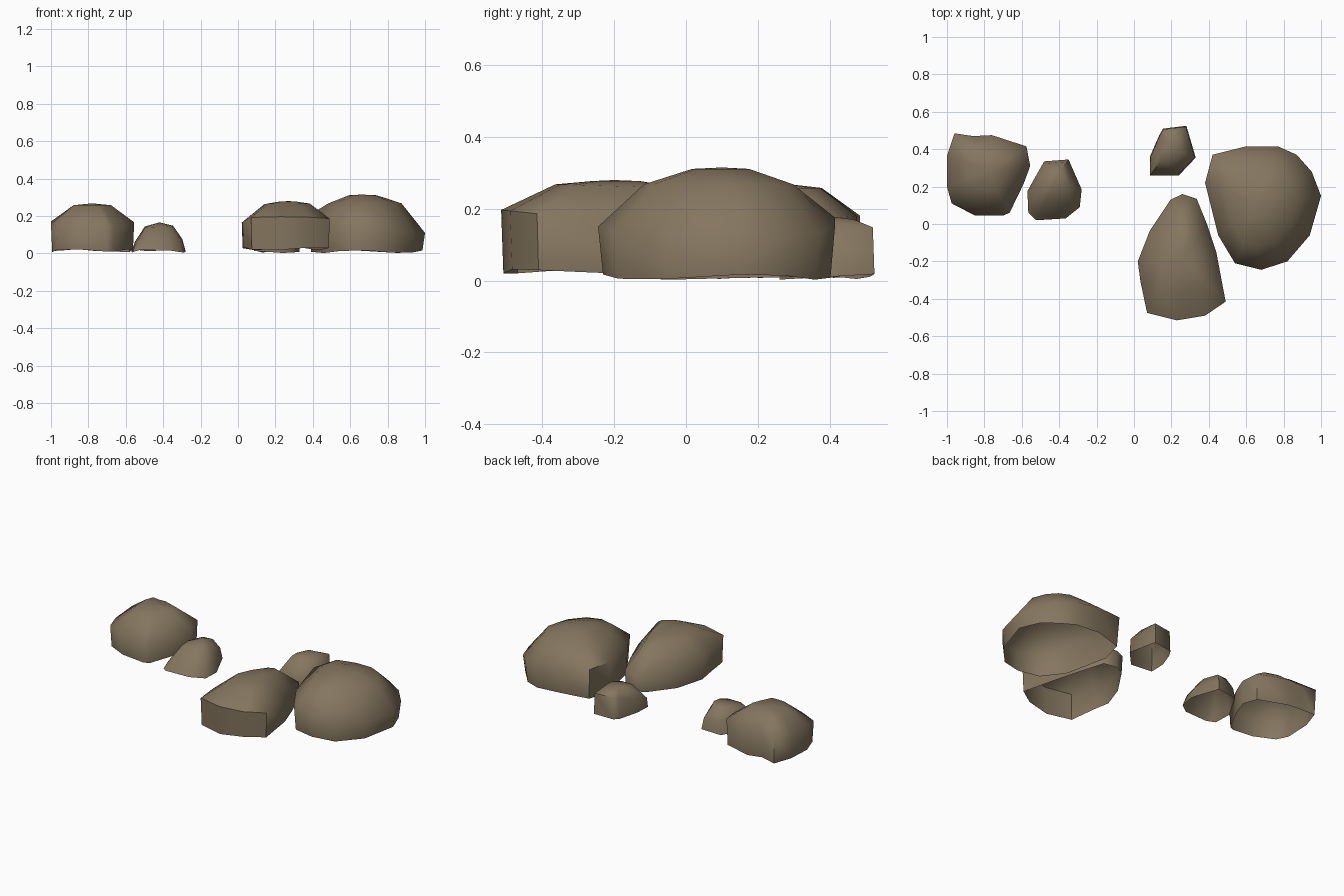
import bpy, bmesh, math

if "Cube" in bpy.data.objects:
    bpy.data.objects.remove(bpy.data.objects["Cube"])

stone = bpy.data.materials.new("brown stone")
stone.diffuse_color = (0.235, 0.182, 0.115, 1)
stone.use_nodes = True
stone.node_tree.nodes["Principled BSDF"].inputs["Base Color"].default_value = stone.diffuse_color


def boulder(name, outline, peak, rings, tilt=(0, 0)):
    """Open-bottomed rock: the plan outline shrinks ring by ring towards the peak.
    rings = (scale, height, tilt weight)."""
    px, py, pz = peak
    bm = bmesh.new()
    loops = []
    for scale, z, weight in rings:
        loop = []
        for i, (x, y) in enumerate(outline):
            dx, dy = (x - px) * scale, (y - py) * scale
            h = z + weight * (tilt[0] * dx + tilt[1] * dy)
            if not loops:
                h += 0.008 * math.sin(i * 1.7)      # uneven foot
            loop.append(bm.verts.new((px + dx, py + dy, max(h, 0))))
        loops.append(loop)
    n = len(outline)
    for low, high in zip(loops, loops[1:]):
        for i in range(n):
            j = (i + 1) % n
            bm.faces.new((low[i], low[j], high[j], high[i]))
    top = bm.verts.new(peak)
    for i in range(n):
        bm.faces.new((loops[-1][i], loops[-1][(i + 1) % n], top))
    bmesh.ops.recalc_face_normals(bm, faces=bm.faces)
    if sum(f.normal.z for f in bm.faces) < 0:
        bmesh.ops.reverse_faces(bm, faces=bm.faces)
    me = bpy.data.meshes.new(name)
    bm.to_mesh(me)
    bm.free()
    me.materials.append(stone)
    ob = bpy.data.objects.new(name, me)
    bpy.context.collection.objects.link(ob)
    bpy.context.view_layer.objects.active = ob
    ob.select_set(True)
    bpy.ops.object.shade_smooth_by_angle(angle=math.radians(60))
    ob.select_set(False)


# Large round boulder on the right
boulder("large_boulder",
        [(.42, .37), (.60, .415), (.77, .415), (.87, .37), (.95, .28), (1.0, .15), (.94, -.06),
         (.82, -.20), (.68, -.245), (.54, -.21), (.45, -.06), (.38, .22)],
        (.66, .10, .315),
        [(.96, .01, 0), (1, .16, 1), (.63, .268, 0), (.24, .311, 0)], (-.15, .02))

# Long boulder at the front, tapering and dropping to the back
boulder("long_boulder",
        [(.26, .16), (.335, .135), (.39, 0), (.44, -.15), (.49, -.415), (.38, -.49),
         (.23, -.515), (.07, -.475), (.035, -.31), (.02, -.20), (.085, -.035), (.195, .13)],
        (.27, -.20, .28),
        [(.98, .025, 0), (1, .165, 1), (.52, .263, .3), (.2, .277, 0)], (0, -.1))

# Squarish boulder on the left
boulder("left_boulder",
        [(-.96, .485), (-.86, .47), (-.76, .475), (-.575, .415), (-.555, .31), (-.59, .215),
         (-.665, .06), (-.70, .045), (-.85, .045), (-.975, .11), (-1, .2), (-1, .365)],
        (-.78, .29, .268),
        [(.97, .015, 0), (1, .165, 1), (.45, .258, 0)], (0, .08))

# Small low stone beside it
boulder("small_left_stone",
        [(-.48, .335), (-.35, .345), (-.28, .185), (-.29, .09), (-.365, .03), (-.525, .02),
         (-.565, .06), (-.57, .175), (-.54, .23)],
        (-.42, .24, .166),
        [(1, .012, 0), (.88, .075, 1), (.52, .148, .5)], (.05, .12))

# Small stone at the back
boulder("small_back_stone",
        [(.155, .51), (.28, .525), (.33, .355), (.24, .26), (.085, .26), (.085, .36), (.135, .475)],
        (.20, .41, .178),
        [(1, .01, 0), (.96, .115, 1), (.5, .17, 0)], (0, .3))
